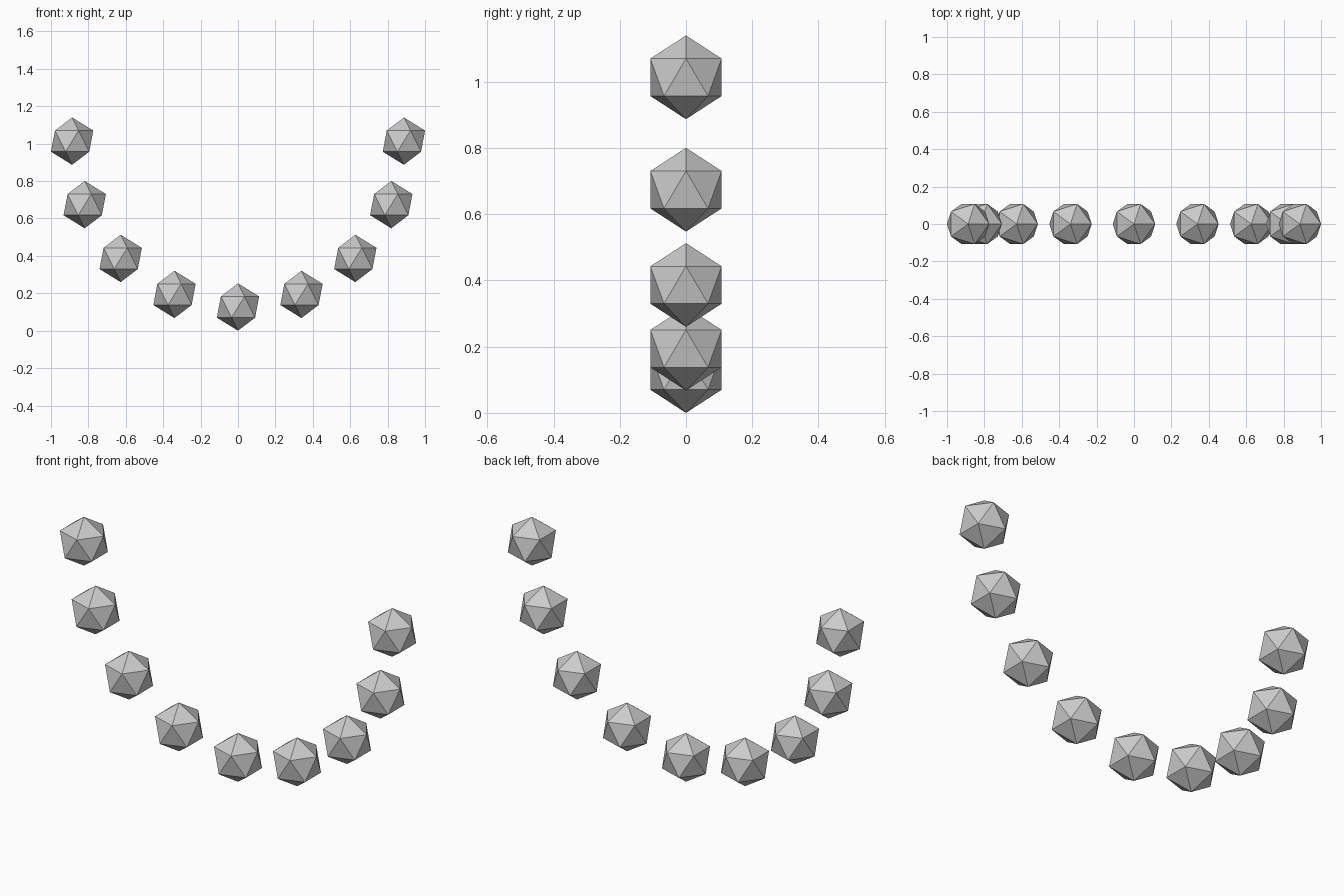
import bpy, math

if "Cube" in bpy.data.objects:
    bpy.data.objects.remove(bpy.data.objects["Cube"])

ARC_R = 0.887            # radius of the half-circle the beads sit on
BEAD_R = 0.1265          # bead radius (20-sided, flat faces)
CENTRE_Z = ARC_R + BEAD_R
COUNT = 9

# Nine beads spread evenly along the lower half circle
for i in range(COUNT):
    a = math.pi + math.pi * i / (COUNT - 1)
    bpy.ops.mesh.primitive_ico_sphere_add(
        subdivisions=1, radius=BEAD_R,
        location=(ARC_R * math.cos(a), 0, CENTRE_Z + ARC_R * math.sin(a)))
    bpy.context.object.name = f"bead_{i + 1}"
